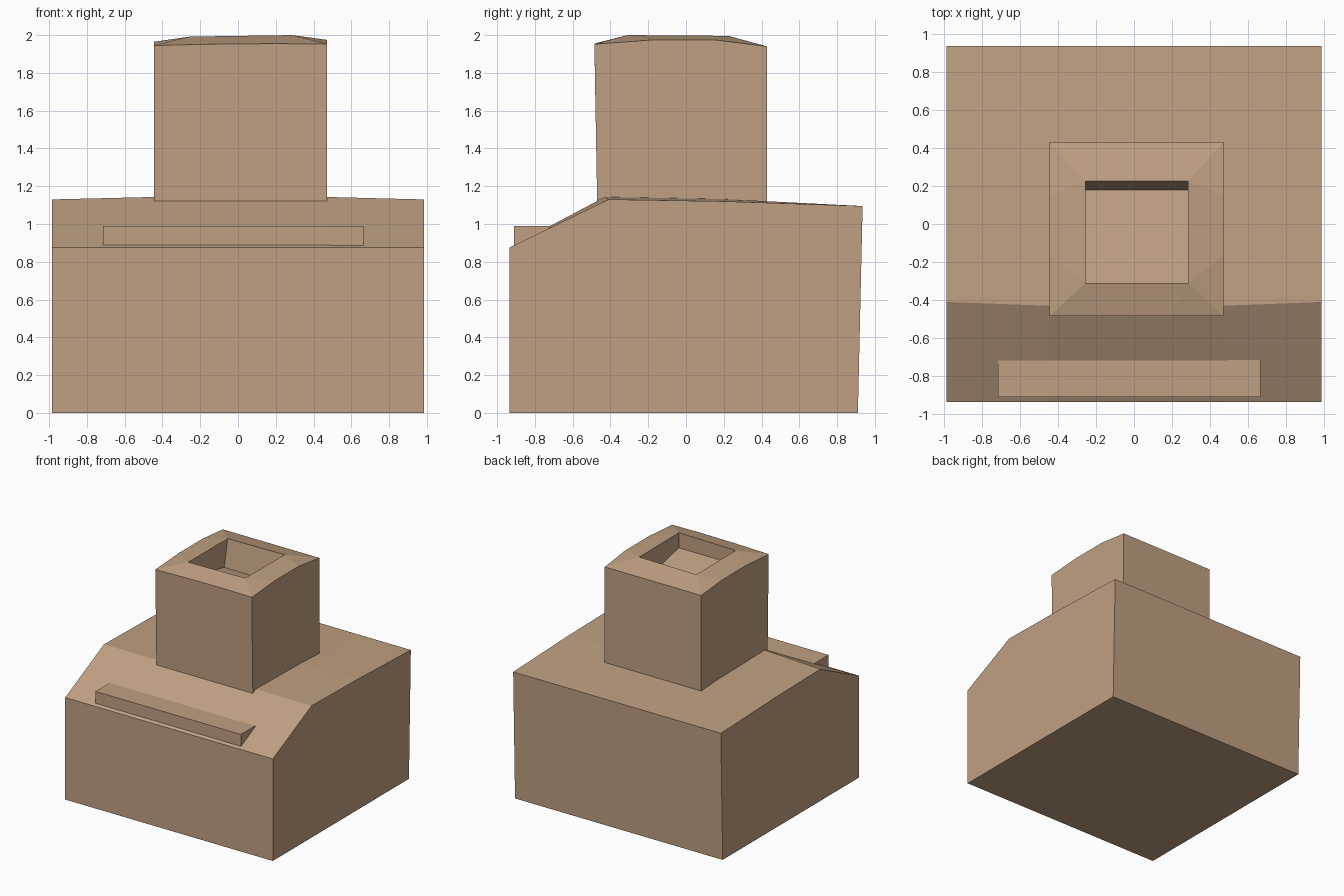
import bpy, bmesh

if "Cube" in bpy.data.objects:
    bpy.data.objects.remove(bpy.data.objects["Cube"])

mat = bpy.data.materials.new("tan")
mat.diffuse_color = (0.527, 0.352, 0.223, 1)
mat.use_nodes = True
mat.node_tree.nodes["Principled BSDF"].inputs["Base Color"].default_value = mat.diffuse_color


def finish(name, bm):
    bmesh.ops.recalc_face_normals(bm, faces=bm.faces)
    me = bpy.data.meshes.new(name)
    bm.to_mesh(me)
    bm.free()
    me.materials.append(mat)
    ob = bpy.data.objects.new(name, me)
    bpy.context.collection.objects.link(ob)
    return ob


def loft(name, sections):
    """Join (x, [(y, z), ...]) profiles along x and cap both ends."""
    bm = bmesh.new()
    rings = [[bm.verts.new((x, y, z)) for y, z in prof] for x, prof in sections]
    for a, b in zip(rings, rings[1:]):
        for i in range(len(a)):
            j = (i + 1) % len(a)
            bm.faces.new((a[i], a[j], b[j], b[i]))
    bm.faces.new(rings[0])
    bm.faces.new(rings[-1])
    return finish(name, bm)


# main body: sloped front, top falling gently to the back, crowned in the middle
def body_profile(ridge_y, ridge_z, mid_z):
    return [(-0.935, 0), (-0.935, 0.875), (ridge_y, ridge_z),
            (0.2, mid_z), (0.935, 1.095), (0.91, 0)]


edge = body_profile(-0.41, 1.13, 1.12)
middle = body_profile(-0.43, 1.143, 1.132)
loft("body", [(-0.985, edge), (-0.45, middle), (0.47, middle), (0.985, edge)])

# ledge on the front slope
ledge = [(-0.91, 0.885), (-0.91, 0.99), (-0.715, 0.99), (-0.715, 0.982)]
loft("front_ledge", [(-0.715, ledge), (0.665, ledge)])

# tower: outer walls, bevelled rim and a sunken square well
bm = bmesh.new()
L, R, F, B = -0.445, 0.47, -0.485, 0.43
outer = [(L, F, 1.945), (-0.14, F, 1.952), (0.2, F, 1.955), (R, F, 1.952),
         (R, -0.17, 1.975), (R, 0.15, 1.975), (R, B, 1.94), (L, B, 1.94),
         (L, 0.15, 1.965), (L, -0.17, 1.965)]
rim = [(-0.255, -0.31, 1.992), (0.285, -0.31, 2.0),
       (0.285, 0.225, 1.996), (-0.255, 0.225, 1.99)]
floor = [(-0.255, -0.31, 1.87), (0.285, -0.31, 1.87),
         (0.285, 0.18, 1.76), (-0.255, 0.18, 1.76)]
top = [bm.verts.new(p) for p in outer]
low = [bm.verts.new((x, -0.47 if y == F else y, 1.1)) for x, y, z in outer]
r = [bm.verts.new(p) for p in rim]
f = [bm.verts.new(p) for p in floor]
for i in range(10):
    j = (i + 1) % 10
    bm.faces.new((low[i], low[j], top[j], top[i]))
for i in range(4):
    j = (i + 1) % 4
    bm.faces.new((r[i], r[j], f[j], f[i]))
bm.faces.new(f)
bm.faces.new(low)
# rim: each outer edge goes to its nearest well corner, then strips between corners
nearest = [0, 0, 1, 1, 1, 2, 2, 3, 3, 0]
for i in range(10):
    j = (i + 1) % 10
    a, b = nearest[i], nearest[j]
    if a == b:
        bm.faces.new((top[i], top[j], r[a]))
    else:
        bm.faces.new((top[i], top[j], r[b], r[a]))
finish("tower", bm)
